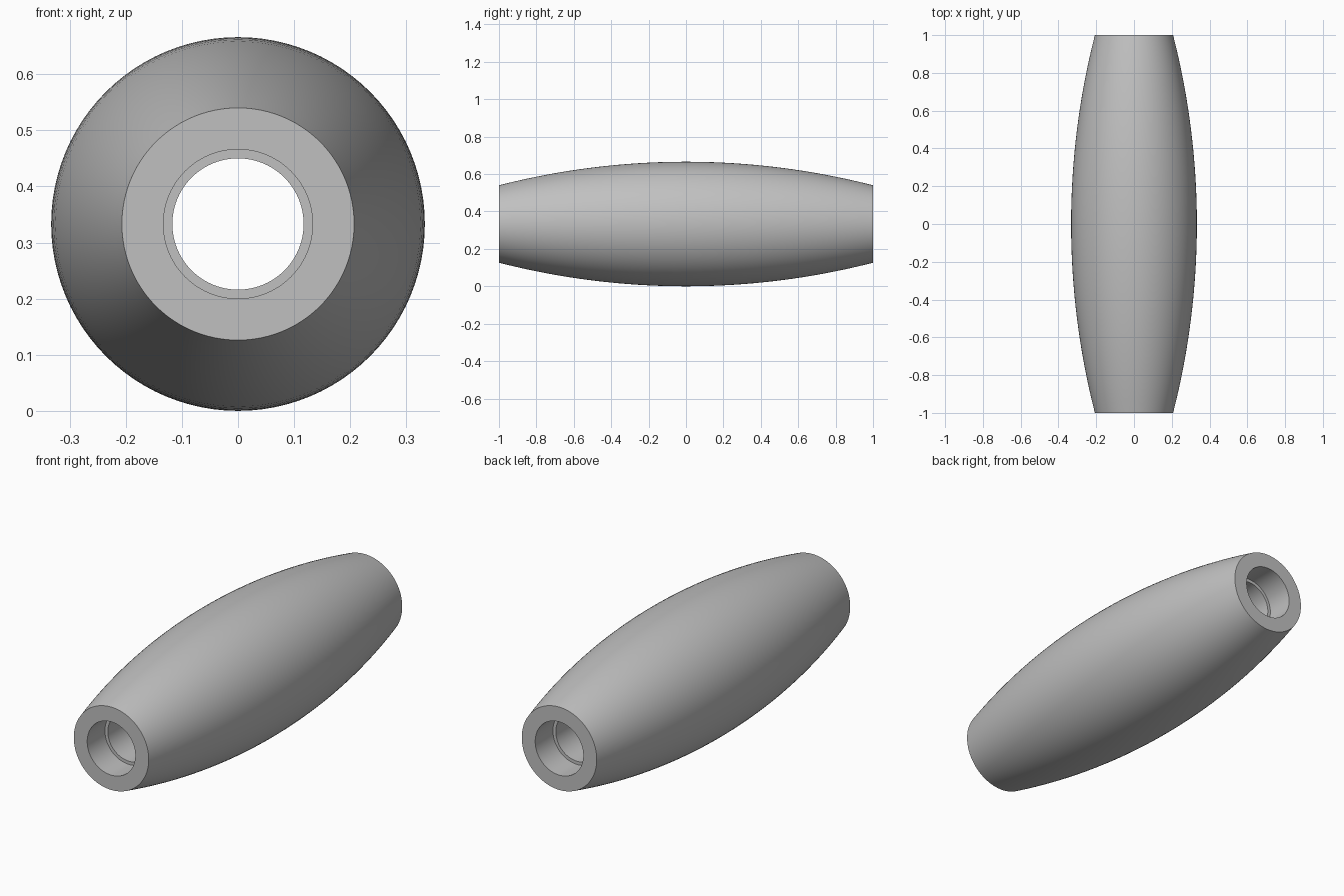
import bpy, bmesh, math
from mathutils import Matrix, Vector

cube = bpy.data.objects.get("Cube")
if cube:
    bpy.data.objects.remove(cube, do_unlink=True)

MID_R, END_R = 0.333, 0.207      # barrel radius at the middle and at the ends
BORE_R, RECESS_R = 0.117, 0.133  # through hole and wider end recesses
RECESS_DEPTH = 0.14
SIDES, STEPS = 96, 32

grey = bpy.data.materials.new("plain grey")
grey.use_nodes = True
grey.diffuse_color = (0.53, 0.53, 0.53, 1)
grey.node_tree.nodes["Principled BSDF"].inputs["Base Color"].default_value = grey.diffuse_color

# Outer profile: one circular arc from end to end
bulge = MID_R - END_R
arc_r = (1 + bulge ** 2) / (2 * bulge)
profile = []
for i in range(STEPS + 1):
    y = -1 + 2 * i / STEPS
    profile.append((MID_R - arc_r + math.sqrt(arc_r ** 2 - y ** 2), y))

# Inner profile: stepped bore, back to front
step = 1 - RECESS_DEPTH
profile += [(RECESS_R, 1), (RECESS_R, step), (BORE_R, step),
            (BORE_R, -step), (RECESS_R, -step), (RECESS_R, -1)]

# Turn the closed profile around the y axis
bm = bmesh.new()
verts = [bm.verts.new((r, y, 0)) for r, y in profile]
edges = [bm.edges.new((v, verts[(i + 1) % len(verts)])) for i, v in enumerate(verts)]
bmesh.ops.spin(bm, geom=verts + edges, cent=(0, 0, 0), axis=(0, 1, 0),
               angle=math.tau, steps=SIDES, use_merge=False)
bmesh.ops.remove_doubles(bm, verts=bm.verts, dist=0.0001)
bmesh.ops.recalc_face_normals(bm, faces=bm.faces)
bmesh.ops.transform(bm, matrix=Matrix.Translation(Vector((0, 0, MID_R))), verts=bm.verts)

mesh = bpy.data.meshes.new("barrel_sleeve")
bm.to_mesh(mesh)
bm.free()
mesh.materials.append(grey)
sleeve = bpy.data.objects.new("barrel_sleeve", mesh)
bpy.context.collection.objects.link(sleeve)

# Smooth walls, crisp rims
bpy.ops.object.select_all(action="DESELECT")
sleeve.select_set(True)
bpy.context.view_layer.objects.active = sleeve
bpy.ops.object.shade_smooth_by_angle(angle=math.radians(30))
